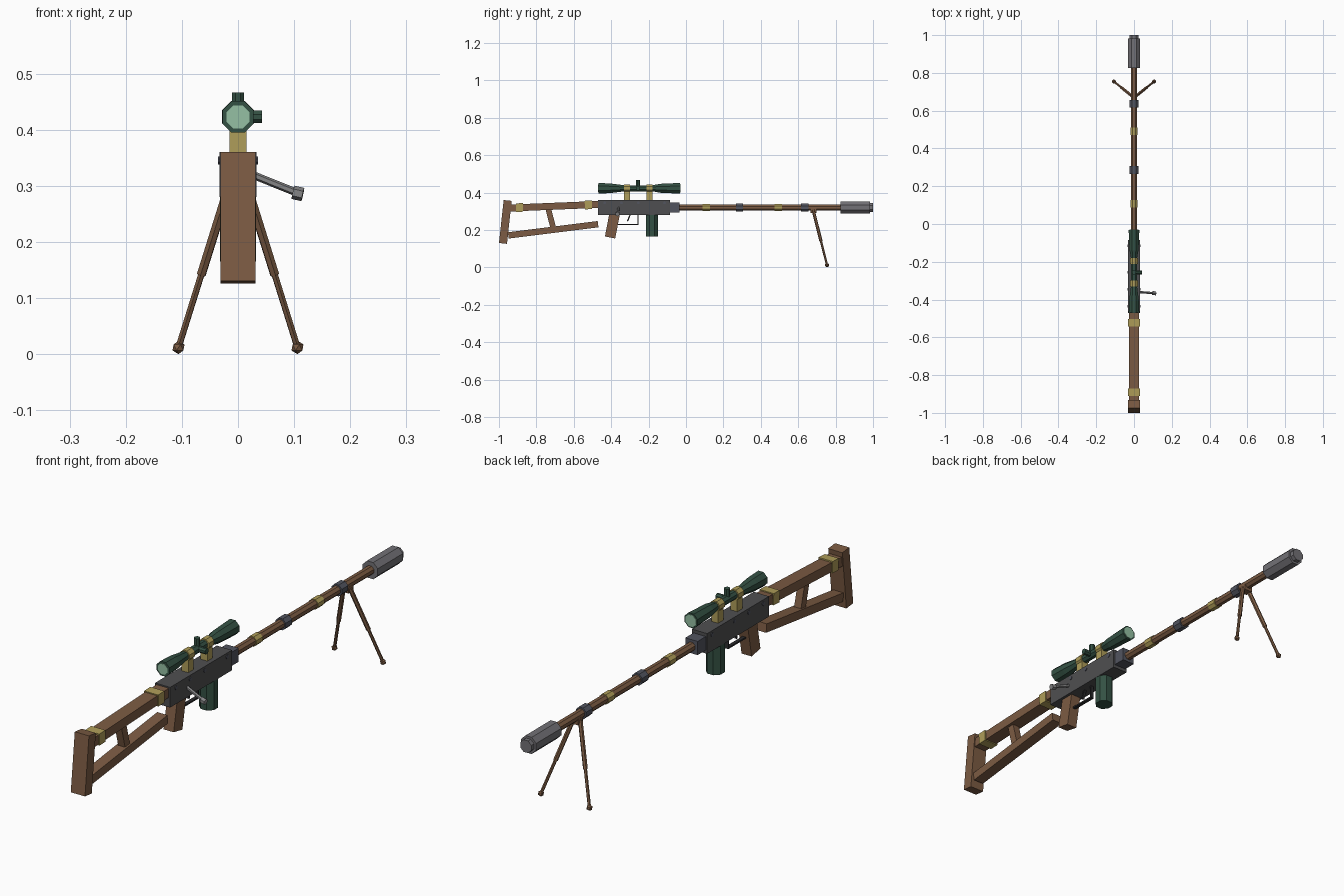
import bpy, bmesh, math
from mathutils import Matrix, Vector

cube = bpy.data.objects.get("Cube")
if cube:
    bpy.data.objects.remove(cube, do_unlink=True)


def material(name, r, g, b):
    m = bpy.data.materials.new(name)
    m.use_nodes = True
    m.diffuse_color = (r, g, b, 1)
    m.node_tree.nodes["Principled BSDF"].inputs["Base Color"].default_value = (r, g, b, 1)
    return m


WOOD = material("brown wood", .20, .105, .056)
BRASS = material("brass", .43, .34, .10)
GREEN = material("dark green", .034, .082, .057)
LENS = material("pale green glass", .30, .53, .37)
STEEL = material("dark steel", .078, .078, .082)
BLUED = material("blued steel", .085, .09, .115)
GREY = material("grey metal", .17, .165, .18)
BRIGHT = material("bright steel", .23, .23, .235)
BLACK = material("black metal", .025, .025, .027)


def finish(bm, name, mat):
    bmesh.ops.recalc_face_normals(bm, faces=bm.faces)
    me = bpy.data.meshes.new(name)
    bm.to_mesh(me)
    bm.free()
    me.materials.append(mat)
    ob = bpy.data.objects.new(name, me)
    bpy.context.collection.objects.link(ob)
    return ob


def box(name, mat, centre, size, tilt=0):
    """Box turned about the x axis by tilt."""
    bm = bmesh.new()
    mx = Matrix.Translation(centre) @ Matrix.Rotation(tilt, 4, 'X') @ Matrix.Diagonal((*size, 1))
    bmesh.ops.create_cube(bm, size=1, matrix=mx)
    return finish(bm, name, mat)


def beam(name, mat, a, b, width, depth):
    """Square bar between two (y, z) points."""
    dy, dz = b[0] - a[0], b[1] - a[1]
    centre = (0, (a[0] + b[0]) / 2, (a[1] + b[1]) / 2)
    return box(name, mat, centre, (width, math.hypot(dy, dz), depth), math.atan2(dz, dy))


def turned(name, mat, start, end, profile, sides=8):
    """Faceted lathe along start-end; profile holds (fraction, flat radius)."""
    a, b = Vector(start), Vector(end)
    q = (b - a).to_track_quat('Z', 'Y')
    bm = bmesh.new()
    rings = []
    for f, r in profile:
        r /= math.cos(math.pi / sides)
        ring = []
        for i in range(sides):
            t = (i + .5) * math.tau / sides
            ring.append(bm.verts.new(a.lerp(b, f) + q @ Vector((r * math.cos(t), r * math.sin(t), 0))))
        rings.append(ring)
    for lo, hi in zip(rings, rings[1:]):
        for i in range(sides):
            j = (i + 1) % sides
            bm.faces.new((lo[i], lo[j], hi[j], hi[i]))
    bm.faces.new(rings[0])
    bm.faces.new(rings[-1])
    return finish(bm, name, mat)


def rod(name, mat, start, end, r, sides=8):
    return turned(name, mat, start, end, [(0, r), (1, r)], sides)


def along(name, mat, y0, y1, z, r, sides=8):
    return rod(name, mat, (0, y0, z), (0, y1, z), r, sides)


# Stock
box("butt_plate", WOOD, (0, -.966, .243), (.062, .043, .231), math.radians(-6.2))
beam("upper_stock", WOOD, (-.95, .317), (-.46, .337), .054, .037)
beam("lower_stock", WOOD, (-.95, .171), (-.47, .231), .045, .034)
beam("stock_strut", WOOD, (-.738, .32), (-.707, .2), .03, .03)
for y, z in ((-.89, .32), (-.522, .334)):
    box("stock_band", BRASS, (0, y, z), (.062, .038, .046), math.radians(2.3))

# Receiver with rivets
box("receiver", STEEL, (0, -.278, .32), (.066, .386, .08))
for side in (-1, 1):
    for y in (-.435, -.345, -.255, -.115):
        rod("rivet", BLUED, (side * .03, y, .345), (side * .0355, y, .345), .007)

# Grip, trigger and guard
beam("grip", WOOD, (-.381, .29), (-.406, .16), .044, .056)
for a, b in (((-.37, .23), (-.255, .23)), ((-.257, .227), (-.257, .285))):
    beam("trigger_guard", BLACK, a, b, .014, .006)
beam("trigger", BLACK, (-.297, .285), (-.313, .247), .01, .007)

# Magazine
rod("magazine", GREEN, (0, -.183, .165), (0, -.183, .29), .032)

# Bolt handle
rod("bolt_arm", BRIGHT, (.025, -.36, .32), (.102, -.366, .289), .006, 6)
rod("bolt_knob", BRIGHT, (.098, -.366, .2885), (.1155, -.367, .2845), .0105, 6)

# Barrel, bands and muzzle
box("barrel_collar", BLUED, (0, -.062, .32), (.054, .056, .054))
along("barrel", WOOD, -.04, .84, .32, .0165)
for y in (.107, .492):
    along("brass_band", BRASS, y - .02, y + .02, .32, .0195)
for y in (.286, .636):
    along("steel_band", BLUED, y - .02, y + .02, .32, .0225)
along("muzzle_brake", GREY, .825, .983, .32, .033)
along("muzzle_tip", GREY, .98, 1, .32, .024)

# Scope
SCOPE_Z = .423
turned("scope_body", GREEN, (0, -.468, SCOPE_Z), (0, -.032, SCOPE_Z),
       [(0, .028), (.14, .026), (.32, .016), (.66, .016), (.76, .024), (1, .0285)])
along("rear_lens", LENS, -.47, -.462, SCOPE_Z, .0205)
along("front_lens", LENS, -.038, -.03, SCOPE_Z, .023)
rod("top_turret", GREEN, (0, -.256, SCOPE_Z), (0, -.256, .466), .011)
rod("side_turret", GREEN, (0, -.256, SCOPE_Z), (.043, -.256, SCOPE_Z), .011)
for y in (-.315, -.196):
    box("scope_mount", BRASS, (0, y, .382), (.03, .033, .05))
    along("scope_ring", BRASS, y - .0165, y + .0165, SCOPE_Z, .021)

# Bipod
box("bipod_bracket", WOOD, (0, .682, .304), (.034, .032, .024))
for side in (-1, 1):
    top = Vector((side * .014, .68, .306))
    foot = Vector((side * .106, .754, .012))
    knee = top.lerp(foot, .56)
    rod("bipod_upper_leg", WOOD, top, knee, .0075, 6)
    rod("bipod_lower_leg", WOOD, knee, foot, .0053, 6)
    bm = bmesh.new()
    bmesh.ops.create_icosphere(bm, subdivisions=1, radius=.012, matrix=Matrix.Translation(foot))
    finish(bm, "bipod_foot", WOOD)
